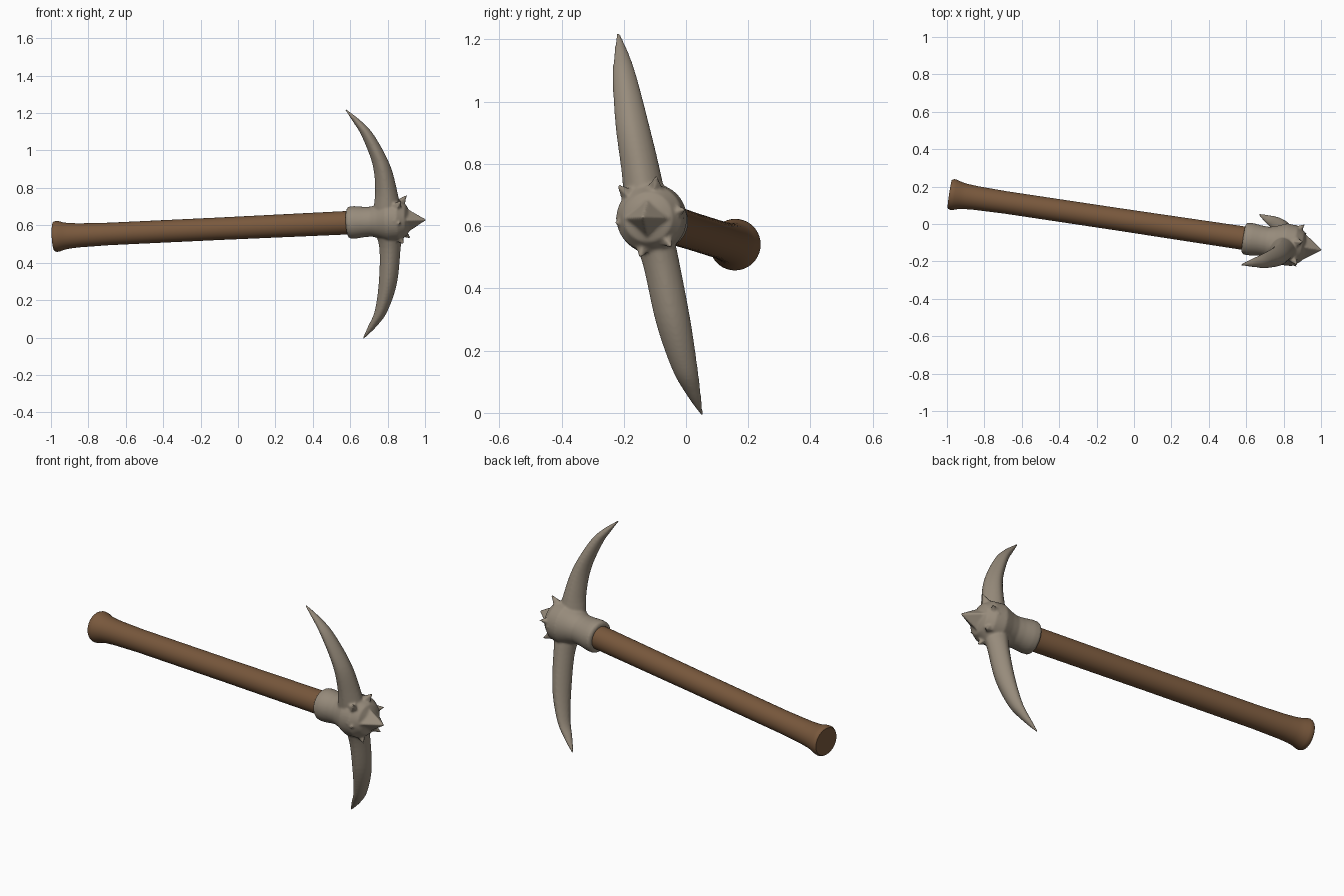
import bpy, bmesh, math
from mathutils import Vector

if "Cube" in bpy.data.objects:
    bpy.data.objects.remove(bpy.data.objects["Cube"])

START = Vector((-0.985, 0.16, 0.54))          # centre of the handle butt
AXIS = Vector((1, -0.15, 0.047)).normalized()
SIDE = Vector((0, 0, 1)).cross(AXIS).normalized()
UP = AXIS.cross(SIDE)


def material(name, rgb):
    m = bpy.data.materials.new(name)
    m.diffuse_color = (*rgb, 1)
    m.use_nodes = True
    m.node_tree.nodes["Principled BSDF"].inputs["Base Color"].default_value = m.diffuse_color
    return m


def loft(bm, rings):
    """Skin a list of equal-length point rings and cap both ends."""
    loops = [[bm.verts.new(p) for p in ring] for ring in rings]
    n = len(loops[0])
    for a, b in zip(loops, loops[1:]):
        for i in range(n):
            j = (i + 1) % n
            bm.faces.new((a[i], a[j], b[j], b[i]))
    bm.faces.new(loops[0][::-1])
    bm.faces.new(loops[-1])


def ellipse(c, u, v, n, power=1.0):
    out = []
    for i in range(n):
        a = 2 * math.pi * i / n
        x, y = math.cos(a), math.sin(a)
        out.append(c + u * math.copysign(abs(x) ** power, x)
                   + v * math.copysign(abs(y) ** power, y))
    return out


def lathe(bm, profile, n=40):
    """Profile of (distance along the handle axis, radius)."""
    loft(bm, [ellipse(START + AXIS * t, SIDE * r, UP * r, n) for t, r in profile])


def spike(bm, base, tip, u, v):
    """Four-sided pyramid."""
    loft(bm, [ellipse(base, u, v, 4), ellipse(tip, u * 0.03, v * 0.03, 4)])


def smooth_path(keys, steps=6):
    """Catmull-Rom interpolation of number tuples."""
    out = []
    for i in range(len(keys) - 1):
        p0, p1, p2, p3 = (keys[max(0, min(len(keys) - 1, i + k))] for k in (-1, 0, 1, 2))
        for s in range(steps):
            t = s / steps
            out.append([0.5 * (2 * b + (c - a) * t + (2 * a - 5 * b + 4 * c - d) * t * t
                               + (3 * b - a - 3 * c + d) * t ** 3)
                        for a, b, c, d in zip(p0, p1, p2, p3)])
    return out + [list(keys[-1])]


def finish(bm, name, mat):
    bmesh.ops.recalc_face_normals(bm, faces=bm.faces)
    me = bpy.data.meshes.new(name)
    bm.to_mesh(me)
    bm.free()
    me.materials.append(mat)
    ob = bpy.data.objects.new(name, me)
    bpy.context.collection.objects.link(ob)
    bpy.context.view_layer.objects.active = ob
    for o in bpy.context.selected_objects:
        o.select_set(False)
    ob.select_set(True)
    return ob


wood = material("brown wood", (0.19, 0.098, 0.046))
stone = material("grey bone stone", (0.31, 0.26, 0.2))

# Wooden handle with flared butt
bm = bmesh.new()
lathe(bm, [(0, 0.076), (0.005, 0.08), (0.015, 0.083), (0.03, 0.081), (0.055, 0.073),
           (0.085, 0.068), (0.14, 0.064), (0.3, 0.06), (0.9, 0.06), (1.68, 0.063)])
finish(bm, "handle", wood)
bpy.ops.object.shade_smooth_by_angle(angle=math.radians(50))

# Head: collar, hub, curved double blade and spikes, fused together
bm = bmesh.new()
lathe(bm, [(1.59, 0.074), (1.6, 0.086), (1.63, 0.087), (1.68, 0.081), (1.72, 0.08),
           (1.76, 0.092), (1.81, 0.113), (1.87, 0.108), (1.91, 0.08), (1.93, 0.03)])

# Blade sections: z, x min, x max, y min, y max
blade = [(1.22, .57, .58, -.224, -.213), (1.15, .617, .667, -.231, -.182),
         (1.075, .662, .732, -.236, -.157), (.925, .719, .812, -.227, -.118),
         (.78, .733, .852, -.208, -.083), (.62, .72, .88, -.19, -.05),
         (.48, .755, .87, -.14, -.02), (.29, .752, .85, -.097, .016),
         (.14, .73, .799, -.045, .038), (.06, .695, .742, .0, .048),
         (-.006, .665, .675, .046, .056)]
rings = []
for z, x0, x1, y0, y1 in smooth_path(blade):
    c = Vector(((x0 + x1) / 2, (y0 + y1) / 2, z))
    rings.append(ellipse(c, Vector(((x1 - x0) / 2, 0, 0)),
                         Vector((0, (y1 - y0) / 2, 0)), 24, 1.15))
loft(bm, rings)

# Main nose spike with a horizontal ridge
spike(bm, Vector((.85, -.116, .625)), Vector((1.006, -.139, .629)), SIDE * .115, UP * .1)

# Crown of small spikes around the hub
hub = Vector((.79, -.107, .623))
for tip in ((.905, -.095, .765), (.875, -.222, .735), (.87, -.232, .61),
            (.89, -.15, .495), (.925, -.045, .53), (.915, .0, .655)):
    tip = Vector(tip)
    d = (tip - hub).normalized()
    u = d.cross(AXIS).normalized()
    spike(bm, hub.lerp(tip, 0.3), tip, u * .062, d.cross(u) * .062)

head = finish(bm, "pick_head", stone)
fuse = head.modifiers.new("fuse", 'REMESH')
fuse.mode = 'VOXEL'
fuse.voxel_size = 0.006
fuse.use_smooth_shade = True
soft = head.modifiers.new("soften", 'SMOOTH')
soft.factor = 0.5
soft.iterations = 5
